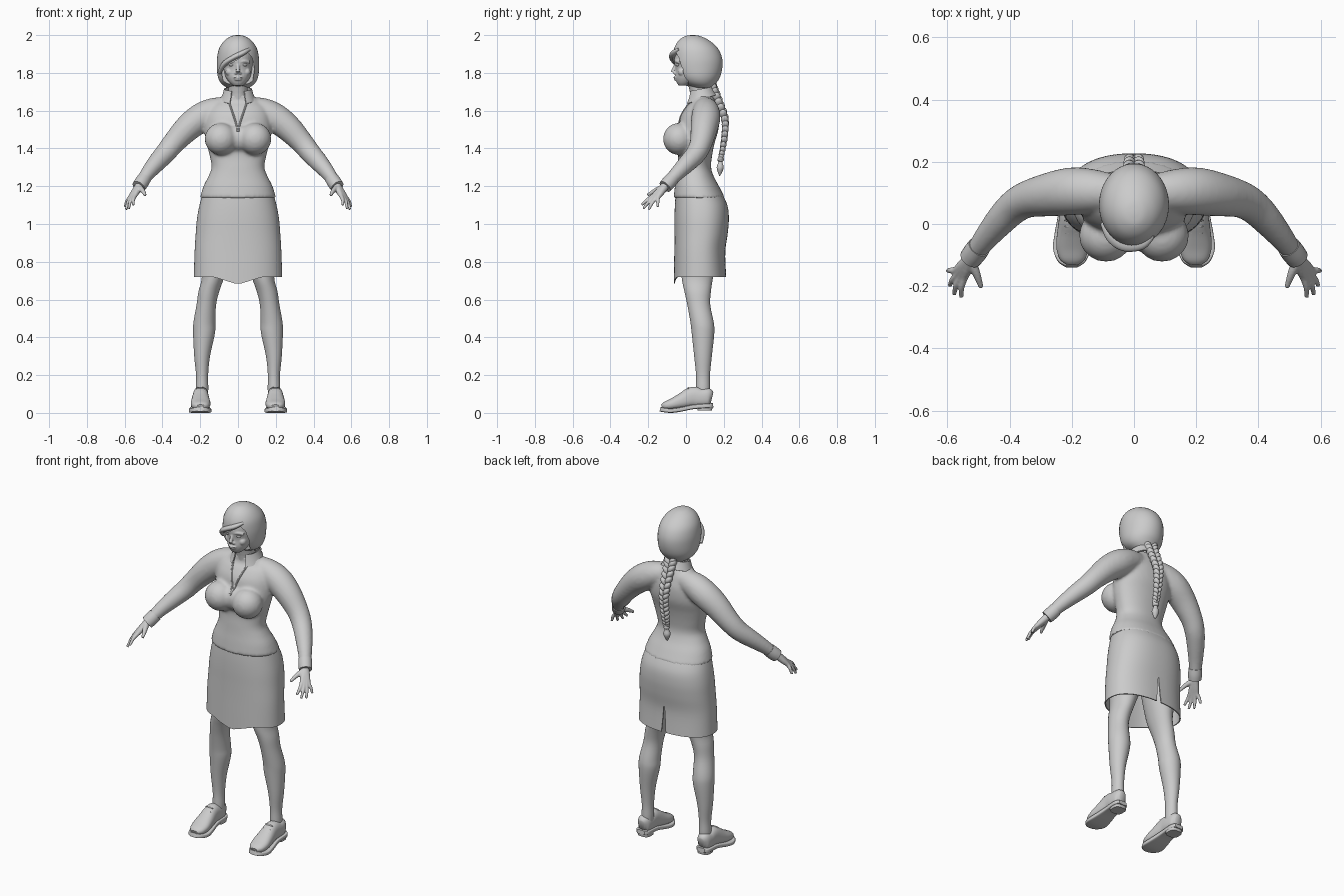
import bpy, bmesh
from math import sin, cos, pi, radians, copysign
from mathutils import Vector, Matrix
from mathutils.bvhtree import BVHTree

cube = bpy.data.objects.get("Cube")
if cube:
    bpy.data.objects.remove(cube, do_unlink=True)

grey = bpy.data.materials.new("plain grey")
grey.use_nodes = True
tone = (0.6, 0.6, 0.6, 1)
grey.diffuse_color = tone
grey.node_tree.nodes["Principled BSDF"].inputs["Base Color"].default_value = tone


def spline(pts, n):
    """Smooth curve through tuples of any length."""
    out = []
    for i in range(len(pts) - 1):
        quad = [pts[max(0, min(len(pts) - 1, j))] for j in range(i - 1, i + 3)]
        for k in range(n):
            t = k / n
            out.append([b + 0.5 * t * (c - a + t * (2*a - 5*b + 4*c - d + t * (3*(b - c) + d - a)))
                        for a, b, c, d in zip(*quad)])
    return out + [list(pts[-1])]


def loft(bm, pts, seg=24, n=4, power=2, flat=False, caps=True):
    """Skin of rings (x, y, z, radius a, radius b), level or square to the path."""
    path = spline(pts, n)
    centres = [Vector(p[:3]) for p in path]
    span = (centres[-1] - centres[0]).normalized()
    ref = Vector((0, 1, 0)) if abs(span.x) > 0.6 else Vector((1, 0, 0))
    rings = []
    for i, (c, p) in enumerate(zip(centres, path)):
        t = (centres[min(i + 1, len(path) - 1)] - centres[max(i - 1, 0)]).normalized()
        u, v = Vector((1, 0, 0)), Vector((0, 1, 0))
        if not flat:
            u = (ref - t * ref.dot(t)).normalized()
            v = t.cross(u)
        ring = []
        for k in range(seg):
            a = 2 * pi * (k + 0.5) / seg
            ca, sa = (copysign(abs(f) ** (2 / power), f) for f in (cos(a), sin(a)))
            ring.append(bm.verts.new(c + u * p[3] * ca + v * p[4] * sa))
        rings.append(ring)
    for r, q in zip(rings, rings[1:]):
        for k in range(seg):
            m = (k + 1) % seg
            bm.faces.new((r[k], r[m], q[m], q[k]))
    if caps:
        bm.faces.new(rings[0][::-1])
        bm.faces.new(rings[-1])


def tube(bm, pts, seg=12, n=4):
    loft(bm, [(*p, p[3]) for p in pts], seg, n)


def ball(bm, c, r, tilt=0):
    m = Matrix.Translation(c) @ Matrix.Rotation(tilt, 4, 'Y') @ Matrix.Diagonal((*r, 1))
    bmesh.ops.create_uvsphere(bm, u_segments=20, v_segments=12, radius=1, matrix=m)


def levels(rows, x=0):
    """Rows of (z, y, radius x, radius y) as level rings."""
    return [(x, y, z, a, b) for z, y, a, b in rows]


def finish(name, bm, voxel=0, smooth=0, thick=0, cutter=None, angle=40):
    bmesh.ops.recalc_face_normals(bm, faces=bm.faces)
    me = bpy.data.meshes.new(name)
    bm.to_mesh(me)
    ob = bpy.data.objects.new(name, me)
    bpy.context.collection.objects.link(ob)
    if voxel:
        mod = ob.modifiers.new("blend", 'REMESH')
        mod.mode, mod.voxel_size = 'VOXEL', voxel
    if smooth:
        mod = ob.modifiers.new("soften", 'SMOOTH')
        mod.factor, mod.iterations = 0.5, smooth
    if thick:
        mod = ob.modifiers.new("thickness", 'SOLIDIFY')
        mod.thickness = thick
    if cutter:
        mod = ob.modifiers.new("opening", 'BOOLEAN')
        mod.operation, mod.object = 'DIFFERENCE', cutter
    if ob.modifiers:
        dg = bpy.context.evaluated_depsgraph_get()
        baked = bpy.data.meshes.new_from_object(ob.evaluated_get(dg))
        ob.modifiers.clear()
        ob.data = baked
    ob.data.materials.clear()
    ob.data.materials.append(grey)
    ob.data.polygons.foreach_set("use_smooth", [True] * len(ob.data.polygons))
    ob.data.set_sharp_from_angle(angle=radians(angle))
    return ob


# Blouse: torso, bust and sleeves blended together
bm = bmesh.new()
loft(bm, levels([(1.135, .071, .203, .137), (1.2, .058, .183, .117), (1.25, .048, .158, .1),
                 (1.3, .043, .14, .09), (1.36, .048, .15, .09), (1.43, .052, .167, .1),
                 (1.5, .065, .177, .107), (1.57, .073, .17, .102), (1.62, .082, .15, .082),
                 (1.65, .09, .115, .065), (1.69, .08, .068, .056)]), 40, 5, 2.2, True)
ball(bm, (0, -.03, 1.455), (.08, .055, .07))
for s in (-1, 1):
    ball(bm, (s * .09, -.038, 1.45), (.087, .084, .085))
    tube(bm, [(s * x, y, z, r) for x, y, z, r in (
        (.05, .1, 1.62, .055), (.13, .105, 1.597, .071), (.2, .105, 1.56, .077),
        (.27, .095, 1.505, .071), (.34, .08, 1.43, .06), (.385, .055, 1.375, .055),
        (.43, .01, 1.325, .049), (.48, -.05, 1.265, .039), (.525, -.11, 1.2, .029))], 24)
blouse = finish("blouse", bm, 0.009, 7)

# Front neckline edges laid on the blouse
probe = bmesh.new()
probe.from_mesh(blouse.data)
tree = BVHTree.FromBMesh(probe)
bm = bmesh.new()
for s in (-1, 1):
    edge = []
    for x, z in ((.05, 1.655), (.036, 1.61), (.022, 1.57), (.01, 1.53), (.002, 1.49)):
        hit = tree.ray_cast(Vector((s * x, -1, z)), Vector((0, 1, 0)))[0]
        if hit:
            edge.append((*hit, .005))
    tube(bm, edge, 8)
finish("neckline_edges", bm)

# Open collar
bm = bmesh.new()
rows = []
for k in range(33):
    a = radians(28 + 304 * k / 32)
    s, c = sin(a), cos(a)
    rows.append([bm.verts.new(p) for p in ((.093 * s, .08 - .085 * c, 1.66 - .025 * c),
                                           (.08 * s, .08 - .07 * c, 1.69 - .02 * c),
                                           (.074 * s, .08 - .064 * c, 1.715 - .012 * c))])
for p, q in zip(rows, rows[1:]):
    for j in (0, 1):
        bm.faces.new((p[j], q[j], q[j + 1], p[j + 1]))
finish("collar", bm, thick=0.006)

# Skirt: open shell with a pointed front hem and a slit at the back
bm = bmesh.new()
loft(bm, levels([(1.17, .066, .184, .12), (1.1, .08, .204, .139), (1.03, .083, .217, .144),
                 (.95, .08, .224, .141), (.85, .073, .23, .135), (.72, .074, .234, .139)]),
     60, 5, 2.3, True, False)
bm.faces.ensure_lookup_table()
slit = [f for f in bm.faces if abs(f.calc_center_median().x) < .004
        and f.calc_center_median().y > .1 and f.calc_center_median().z < .87]
for v in {v for f in slit for v in f.verts}:
    v.co.x = copysign(.002 + .08 * max(0, .88 - v.co.z), v.co.x)
bmesh.ops.delete(bm, geom=slit, context='FACES')
for v in bm.verts:
    if v.co.y < .05 and v.co.z < .8:
        v.co.z -= .04 * max(0, 1 - abs(v.co.x) / .13) * (.8 - v.co.z) / .08
finish("skirt", bm, thick=0.006)

for s, side in ((1, "left"), (-1, "right")):
    # Leg
    bm = bmesh.new()
    loft(bm, [(s * x, y, z, a, b) for z, x, y, a, b in (
        (1.0, .095, .075, .09, .105), (.85, .115, .07, .085, .1), (.72, .132, .06, .06, .084),
        (.64, .155, .062, .055, .07), (.57, .168, .068, .052, .061), (.48, .178, .085, .058, .062),
        (.42, .18, .09, .058, .06), (.3, .19, .09, .042, .047), (.2, .19, .09, .032, .037),
        (.13, .19, .09, .033, .037), (.08, .19, .09, .03, .035))], 28, 4, 2, True)
    finish(side + "_leg", bm)

    # Shoe upper
    bm = bmesh.new()
    loft(bm, [(s * .198, y, z, a, b) for y, z, a, b in (
        (.138, .08, .018, .028), (.12, .083, .036, .048), (.08, .08, .041, .05),
        (.035, .084, .041, .054), (-.02, .064, .048, .042), (-.07, .047, .052, .031),
        (-.11, .037, .042, .022), (-.128, .032, .022, .012))], 28, 4, 2.4)
    finish(side + "_shoe_upper", bm)

    # Sole and heel
    bm = bmesh.new()
    loft(bm, [(s * .2, y, z, a, .012) for y, z, a in (
        (.144, .04, .025), (.12, .038, .042), (.04, .032, .043), (-.03, .018, .055),
        (-.08, .012, .06), (-.12, .016, .044), (-.137, .02, .018))], 28, 4, 6)
    loft(bm, levels([(.012, .1, .038, .038), (.04, .1, .041, .042)], s * .198), 28, 1, 3, True)
    finish(side + "_sole", bm)

    # Laces
    bm = bmesh.new()
    for y, z in ((.012, .13), (-.008, .115), (-.028, .101)):
        ball(bm, (s * .198, y, z), (.026, .005, .006))
    finish(side + "_laces", bm)

    # Cuff
    bm = bmesh.new()
    tube(bm, [(s * .497, -.073, 1.24, .037), (s * .512, -.093, 1.217, .038),
              (s * .526, -.111, 1.198, .036)], 20)
    finish(side + "_cuff", bm)

    # Hand: fingers run from the wrist and blend into a palm
    bm = bmesh.new()
    for knuckle, tip in (((.545, -.173, 1.15), (.555, -.235, 1.1)), ((.557, -.17, 1.142), (.578, -.226, 1.082)),
                         ((.567, -.161, 1.138), (.592, -.198, 1.076)), ((.572, -.148, 1.14), (.598, -.15, 1.09))):
        k, t, w = Vector(knuckle), Vector(tip), Vector((.522, -.108, 1.204))
        path = [(w, .022), (w.lerp(k, .6), .017), (k, .012), (k.lerp(t, .5) + Vector((.004, 0, .004)), .0095), (t, .007)]
        tube(bm, [(s * p.x, p.y, p.z, r) for p, r in path])
    tube(bm, [(s * .525, -.118, 1.195, .018), (s * .506, -.16, 1.178, .013), (s * .491, -.204, 1.153, .008)])
    finish(side + "_hand", bm, 0.004, 3)

# Head with neck and facial forms blended together
bm = bmesh.new()
loft(bm, levels([(1.732, -.012, .026, .026), (1.75, .0, .046, .05), (1.78, .02, .066, .078),
                 (1.82, .04, .078, .096), (1.87, .05, .083, .113), (1.92, .05, .078, .1),
                 (1.96, .05, .05, .06)]), 32, 4, 2, True)
loft(bm, levels([(1.62, .085, .06, .058), (1.69, .075, .052, .053), (1.78, .055, .052, .055)]), 24, 4, 2, True)
tube(bm, [(0, -.052, 1.85, .008), (0, -.063, 1.825, .009), (0, -.071, 1.803, .012)])
ball(bm, (0, -.056, 1.776), (.024, .011, .005))
ball(bm, (0, -.053, 1.765), (.02, .011, .006))
for s in (-1, 1):
    ball(bm, (s * .01, -.057, 1.798), (.009, .011, .007))
    ball(bm, (s * .045, -.02, 1.805), (.022, .024, .022))
    tube(bm, [(s * .012, -.054, 1.858, .008), (s * .035, -.05, 1.862, .008), (s * .06, -.032, 1.855, .008)])
finish("head", bm, 0.004, 3)

bm = bmesh.new()
for s in (-1, 1):
    ball(bm, (s * .033, -.041, 1.842), (.016, .014, .008))
finish("eyes", bm)

# Hair cap with an opening for the face
bm = bmesh.new()
outline = [(-.068, 1.69), (-.086, 1.8), (-.08, 1.825), (0, 1.87), (.05, 1.91), (.075, 1.88), (.087, 1.82), (.068, 1.69)]
front, back = ([bm.verts.new((x, y, z)) for x, z in outline] for y in (-.3, .01))
bm.faces.new(front)
bm.faces.new(back[::-1])
for k in range(len(outline)):
    bm.faces.new((front[k], front[k - 1], back[k - 1], back[k]))
opening = finish("face_opening_cutter", bm)
opening.hide_render = True
bm = bmesh.new()
loft(bm, levels([(2.0, .035, .008, .008), (1.994, .036, .037, .042), (1.97, .043, .073, .083),
                 (1.93, .053, .1, .116), (1.88, .06, .111, .131), (1.83, .063, .112, .13),
                 (1.78, .067, .107, .114), (1.745, .075, .09, .085), (1.72, .09, .058, .05)]), 40, 4, 2, True)
finish("hair_cap", bm, cutter=opening)
bpy.data.objects.remove(opening, do_unlink=True)

# Swept fringe
bm = bmesh.new()
loft(bm, [(.06, -.035, 1.925, .01, .008), (.025, -.062, 1.905, .02, .014), (-.03, -.064, 1.878, .024, .014),
          (-.075, -.036, 1.845, .022, .014), (-.098, .0, 1.8, .01, .01)], 20, 5)
finish("swept_fringe", bm)

# Plaited braid with a tie and a loose end
bm = bmesh.new()
spine = spline([(0, .14, 1.725), (0, .172, 1.65), (0, .205, 1.56), (0, .206, 1.48), (0, .194, 1.4), (0, .184, 1.35)], 3)
for i, (x, y, z) in enumerate(spine):
    w = .031 - .001 * i
    for s in (-1, 1):
        ball(bm, (s * w * .55, y, z - s * .006), (w * .62, w * .8, w * 1.0), s * .6)
finish("braid", bm)
bm = bmesh.new()
loft(bm, levels([(1.352, .184, .013, .013), (1.345, .184, .017, .017), (1.335, .183, .017, .017),
                 (1.328, .182, .011, .011), (1.3, .181, .021, .019), (1.275, .18, .013, .012),
                 (1.255, .178, .002, .002)]), 16, 3, 2, True)
finish("braid_end", bm)
